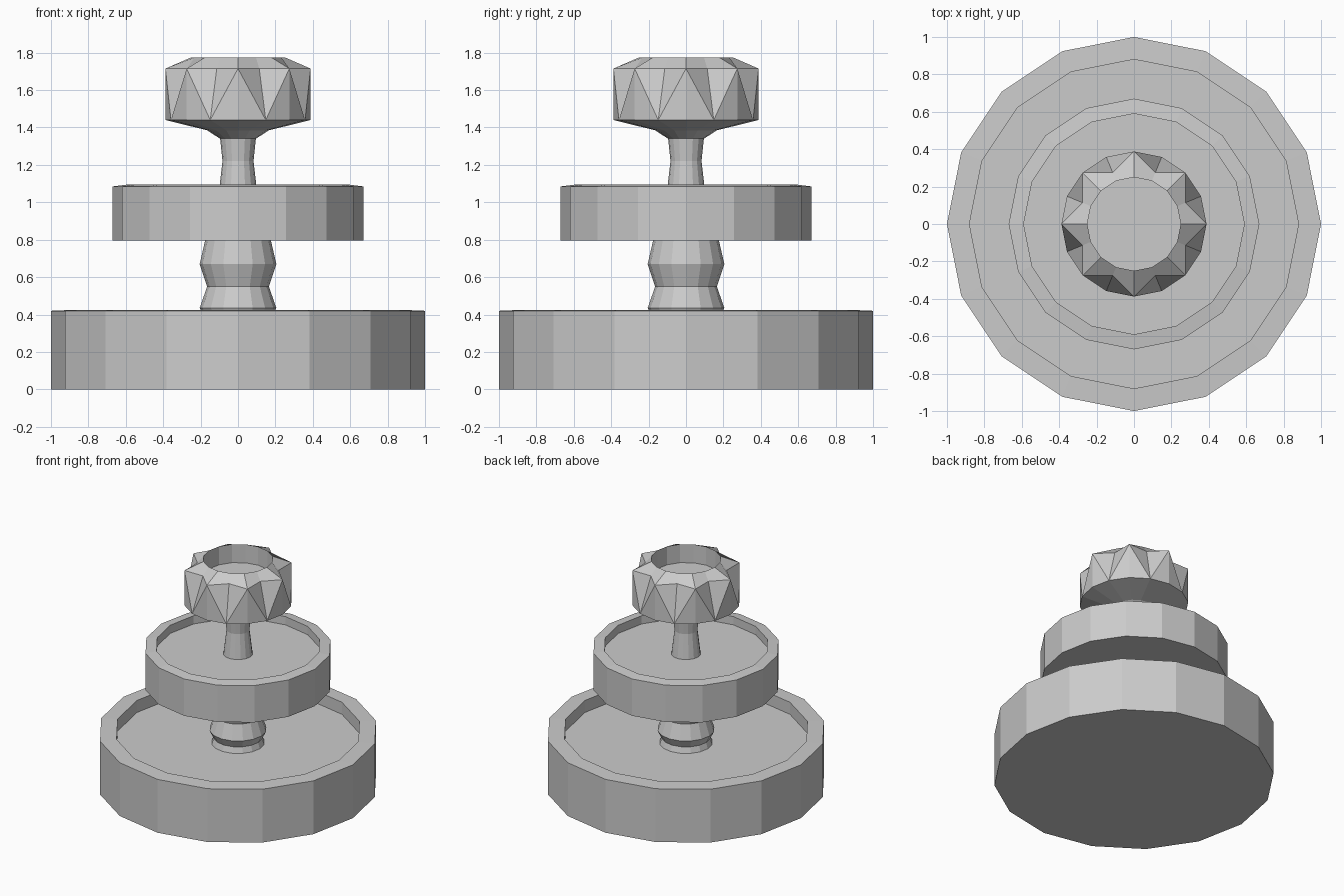
import bpy, bmesh
from math import sin, cos, pi

if "Cube" in bpy.data.objects:
    bpy.data.objects.remove(bpy.data.objects["Cube"])

SIDES = 16


def lathe(name, profile, star_rings=()):
    """Revolve (radius, z) points; star rings pull every second vertex inward."""
    bm = bmesh.new()
    rings = []
    for k, (r, z) in enumerate(profile):
        ring = []
        for i in range(SIDES):
            a = 2 * pi * i / SIDES
            rr = r * 0.765 if k in star_rings and i % 2 else r
            ring.append(bm.verts.new((rr * cos(a), rr * sin(a), z)))
        rings.append(ring)
    for k in range(len(rings) - 1):
        lo, hi = rings[k], rings[k + 1]
        for i in range(SIDES):
            j = (i + 1) % SIDES
            if k + 1 in star_rings:
                # split each wall quad from the star tip to the foot of the valley
                tip, val = (i, j) if i % 2 == 0 else (j, i)
                bm.faces.new((hi[tip], lo[tip], lo[val]))
                bm.faces.new((hi[tip], lo[val], hi[val]))
            else:
                bm.faces.new((lo[i], lo[j], hi[j], hi[i]))
    bm.faces.new(rings[0])
    bm.faces.new(rings[-1])
    bmesh.ops.recalc_face_normals(bm, faces=bm.faces)
    mesh = bpy.data.meshes.new(name)
    bm.to_mesh(mesh)
    bm.free()
    obj = bpy.data.objects.new(name, mesh)
    bpy.context.collection.objects.link(obj)
    return obj


# Large lower basin
lathe("lower_basin", [(1.0, 0), (1.0, 0.42), (0.88, 0.425), (0.88, 0.33)])

# Baluster between the basins
lathe("lower_column", [(0.19, 0.33), (0.175, 0.375), (0.205, 0.435),
                       (0.165, 0.55), (0.205, 0.67), (0.175, 0.80)])

# Middle basin
lathe("middle_basin", [(0.67, 0.795), (0.67, 1.085), (0.59, 1.095), (0.59, 1.03)])

# Slim neck
lathe("upper_column", [(0.105, 1.03), (0.097, 1.10), (0.083, 1.22), (0.096, 1.345)])

# Star-edged top bowl
lathe("top_bowl", [(0.096, 1.34), (0.165, 1.385), (0.388, 1.44), (0.388, 1.715),
                   (0.25, 1.775), (0.25, 1.63)], star_rings=(3,))
